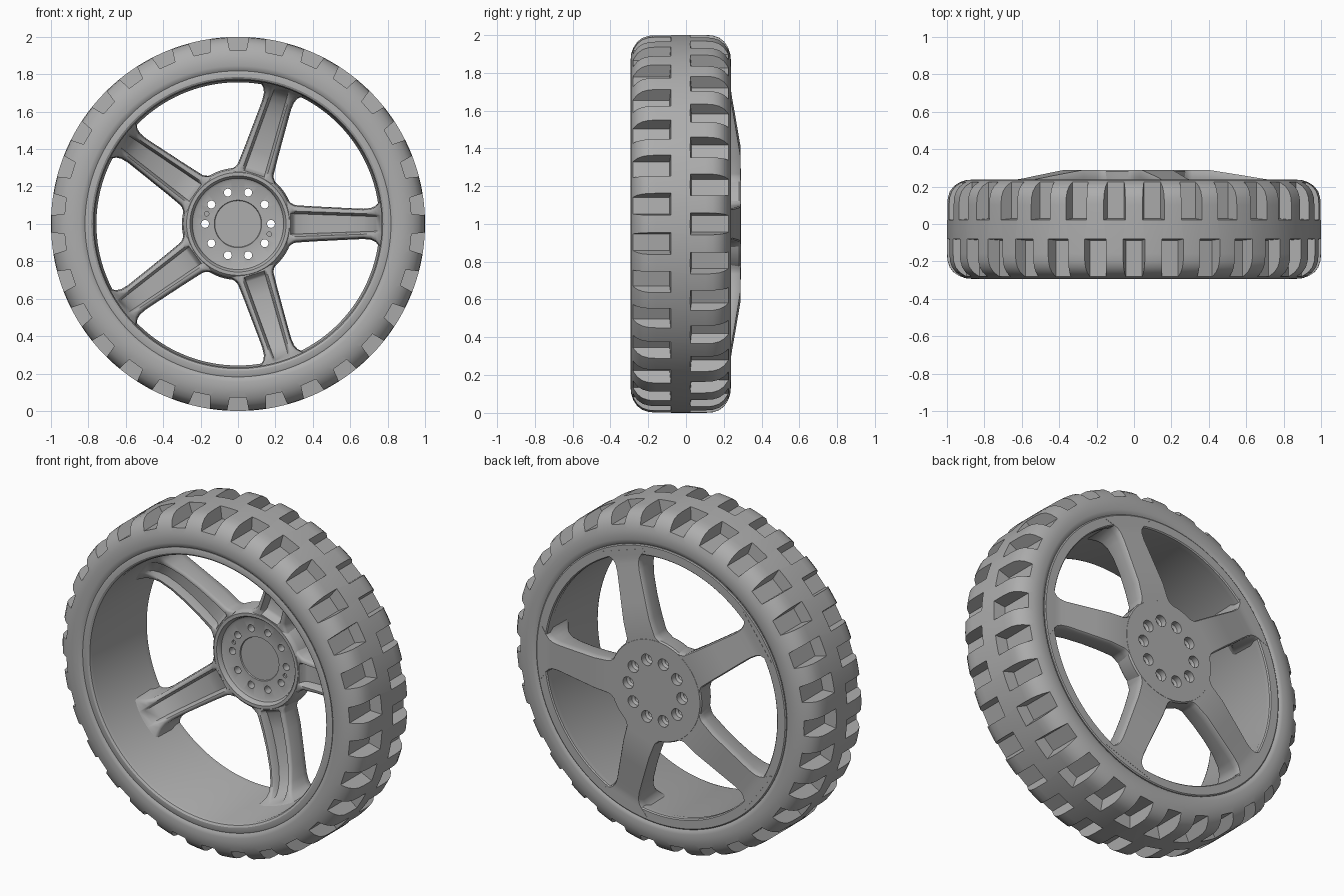
import bpy, bmesh, math
from mathutils import Matrix, Vector

old = bpy.data.objects.get("Cube")
if old:
    bpy.data.objects.remove(old, do_unlink=True)

grey = bpy.data.materials.new("mid_grey")
grey.use_nodes = True
colour = (0.42, 0.42, 0.42, 1)
grey.diffuse_color = colour
grey.node_tree.nodes["Principled BSDF"].inputs["Base Color"].default_value = colour

CENTRE = Vector((0, 0, 1))
SPOKES = 5
PITCHES = 30
STEPS = PITCHES * 6


def to_object(name, bm):
    bmesh.ops.recalc_face_normals(bm, faces=bm.faces[:])
    mesh = bpy.data.meshes.new(name)
    bm.to_mesh(mesh)
    bm.free()
    mesh.materials.append(grey)
    obj = bpy.data.objects.new(name, mesh)
    bpy.context.collection.objects.link(obj)
    return obj


def revolve(bm, profile, steps, centre=CENTRE, closed=True):
    """Spin (radius, y) points around an axis parallel to y."""
    verts = [bm.verts.new(centre + Vector((r, y, 0))) for r, y in profile]
    edges = [bm.edges.new(pair) for pair in zip(verts, verts[1:])]
    if closed:
        edges.append(bm.edges.new((verts[-1], verts[0])))
    bmesh.ops.spin(bm, geom=verts + edges, cent=centre, axis=(0, 1, 0),
                   angle=math.tau, steps=steps, use_merge=False)
    bmesh.ops.remove_doubles(bm, verts=bm.verts[:], dist=0.0001)


def turned(angle):
    """Rotation about the wheel axis, counted from +x towards +z."""
    return Matrix.Translation(CENTRE) @ Matrix.Rotation(-angle, 4, 'Y')


def activate(obj):
    bpy.ops.object.select_all(action='DESELECT')
    obj.select_set(True)
    bpy.context.view_layer.objects.active = obj


def cut(obj, cutter):
    mod = obj.modifiers.new("cut", 'BOOLEAN')
    mod.operation = 'DIFFERENCE'
    mod.solver = 'EXACT'
    mod.object = cutter
    activate(obj)
    bpy.ops.object.modifier_apply(modifier=mod.name)
    bpy.data.objects.remove(cutter, do_unlink=True)


def smooth(obj, degrees=32):
    activate(obj)
    bpy.ops.object.shade_smooth_by_angle(angle=math.radians(degrees))


# Tyre: half a section, mirrored about its own middle plane
MID = -0.028
half = [(0.8, 0.24), (0.815, 0.25), (0.828, 0.261), (0.845, 0.264), (0.87, 0.265),
        (0.9, 0.262), (0.935, 0.25), (0.965, 0.23), (0.986, 0.203), (0.997, 0.17),
        (1.0, 0.13)]
section = [(r, MID - d) for r, d in half] + [(r, MID + d) for r, d in reversed(half)]
bm = bmesh.new()
revolve(bm, section, STEPS)
tyre = to_object("tyre", bm)

# Tread pockets: two staggered rows of tapered blocks cut from the tyre
bm = bmesh.new()
for side, inner, phase in ((-1, -0.075, 0.5), (1, 0.017, 0)):
    for i in range(PITCHES):
        place = turned((i + phase) * math.tau / PITCHES)
        block = bmesh.ops.create_cube(bm, size=1)["verts"]
        for v in block:
            top, outside = v.co.x > 0, v.co.y > 0
            radius = 1.06 if top else 0.928
            width = 0.071 if top else 0.044
            y = side * 0.35 if outside else inner + side * (0 if top else 0.012)
            v.co = place @ Vector((radius, y, math.copysign(width, v.co.z)))
cut(tyre, to_object("tread_cutter", bm))
smooth(tyre)

# Rim: barrel with a front lip and a back flange
bm = bmesh.new()
revolve(bm, [(0.818, -0.2), (0.818, -0.284), (0.812, -0.287), (0.785, -0.287),
             (0.774, -0.28), (0.768, -0.265), (0.768, 0.16), (0.757, 0.2),
             (0.757, 0.228), (0.763, 0.2345), (0.812, 0.2345), (0.818, 0.23),
             (0.818, 0.1)], STEPS)
smooth(to_object("rim", bm))

# Hub: dished disc with a raised outer ring
bm = bmesh.new()
revolve(bm, [(0, 0.206), (0.124, 0.206), (0.127, 0.2), (0.232, 0.2), (0.244, 0.193),
             (0.25, 0.175), (0.257, 0.167), (0.275, 0.167), (0.287, 0.178),
             (0.292, 0.195), (0.3, 0.28), (0.294, 0.29), (0, 0.29)], 80, closed=False)
hub = to_object("hub", bm)

# Bolt holes with counterbores at the back, and two shallow locating pins
bm = bmesh.new()
for i in range(10):
    spot = turned(i * math.tau / 10) @ Vector((0.176, 0, 0))
    revolve(bm, [(0, 0.1), (0.021, 0.1), (0.021, 0.245), (0.034, 0.255),
                 (0.034, 0.33), (0, 0.33)], 24, centre=spot, closed=False)
for i in (4.5, 9.5):
    spot = turned(i * math.tau / 10) @ Vector((0.176, 0, 0))
    revolve(bm, [(0, 0.1), (0.012, 0.1), (0.012, 0.212), (0, 0.212)], 16,
            centre=spot, closed=False)
cut(hub, to_object("bolt_cutter", bm))
smooth(hub)

# Spokes: lofted channels; radius, half width, front y, back y, channel depth
stations = [(0.262, 0.125, 0.17, 0.289, 0), (0.282, 0.107, 0.168, 0.289, 0),
            (0.296, 0.098, 0.167, 0.289, 0.035), (0.31, 0.094, 0.166, 0.289, 0.045),
            (0.4, 0.088, 0.16, 0.289, 0.05), (0.5, 0.083, 0.148, 0.273, 0.05),
            (0.6, 0.078, 0.126, 0.257, 0.05), (0.67, 0.075, 0.098, 0.245, 0.05),
            (0.71, 0.079, 0.073, 0.239, 0.045), (0.735, 0.09, 0.049, 0.2355, 0.04),
            (0.755, 0.112, 0.022, 0.2355, 0.015), (0.764, 0.13, 0.005, 0.2355, 0),
            (0.785, 0.16, -0.02, 0.2355, 0)]
bm = bmesh.new()
for i in range(SPOKES):
    place = turned(i * math.tau / SPOKES)
    rings = []
    for r, w, front, back, depth in stations:
        lip = 0.07 - 0.035 * (r - 0.25)
        side = [(w, back), (w + 0.006, back - 0.008), (w + 0.005, back - 0.04),
                (w, front + 0.016), (w - 0.005, front + 0.005), (w - 0.014, front),
                (lip, front), (lip - 0.006, front + depth * 0.2),
                (lip - 0.014, front + depth)]
        loop = [(z, y) for z, y in side] + [(-z, y) for z, y in reversed(side)]
        rings.append([bm.verts.new(place @ Vector((r, y, z))) for z, y in loop])
    for a, b in zip(rings, rings[1:]):
        for k in range(len(a)):
            n = (k + 1) % len(a)
            bm.faces.new((a[k], a[n], b[n], b[k]))
    bm.faces.new(rings[0])
    bm.faces.new(rings[-1])
smooth(to_object("spokes", bm), 45)
